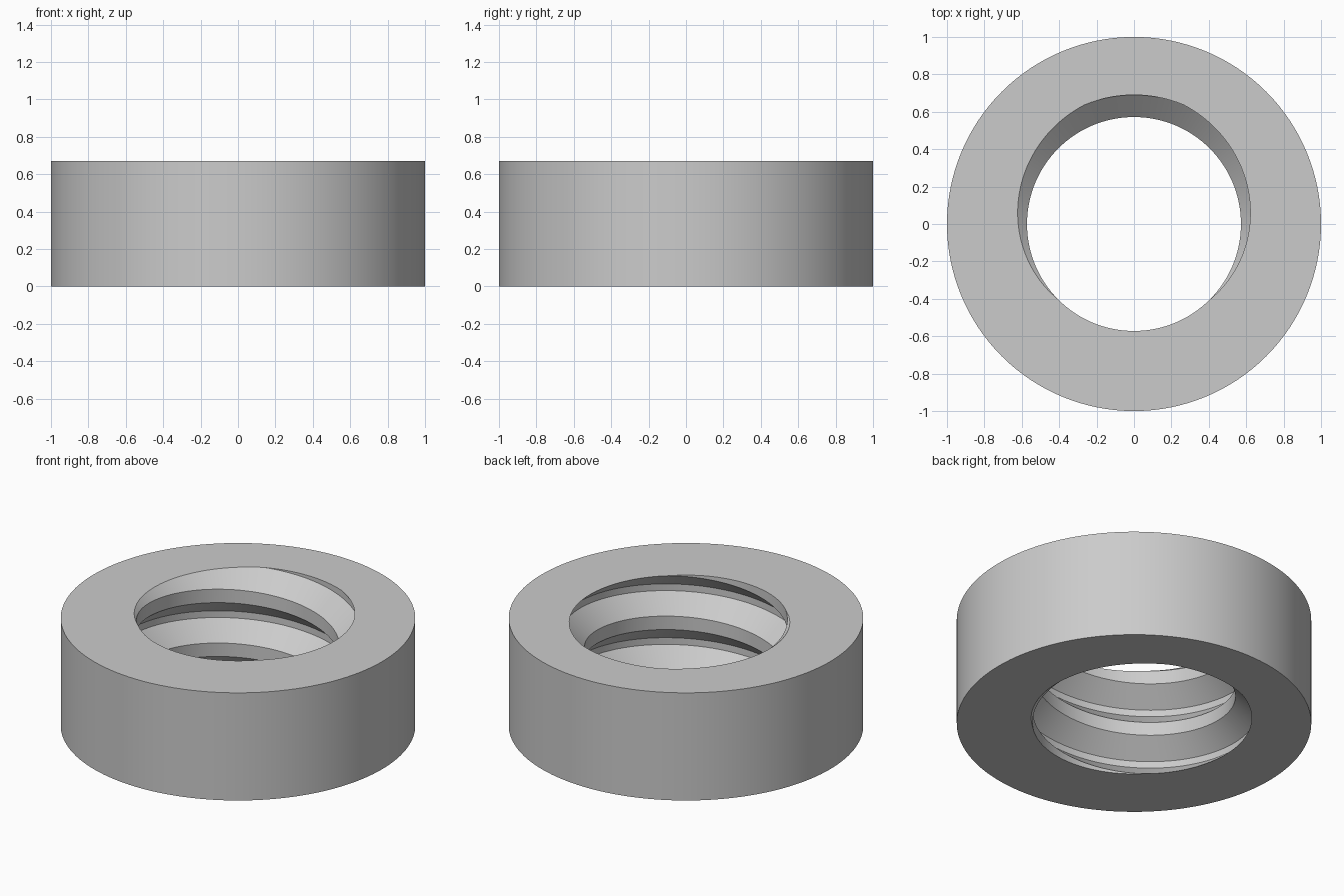
import bpy
import bmesh
from math import cos, sin, pi
from mathutils import Vector

cube = bpy.data.objects.get("Cube")
if cube:
    bpy.data.objects.remove(cube, do_unlink=True)

OUTER, ROOT, CREST = 1.0, 0.69, 0.572
HEIGHT = 0.67
PITCH = HEIGHT / 2
SEGMENTS = 128

# One pitch of the thread: (height as a fraction of the pitch, radius)
PROFILE = [(-1 / 16, ROOT), (1 / 16, ROOT), (3 / 8, CREST), (5 / 8, CREST)]

steel = bpy.data.materials.new("Grey steel")
steel.use_nodes = True
grey = (0.6, 0.6, 0.6, 1.0)
steel.diffuse_color = grey
steel.node_tree.nodes["Principled BSDF"].inputs["Base Color"].default_value = grey


def skin(bm, columns):
    """Join neighbouring columns of vertices with quads."""
    for a, b in zip(columns, columns[1:]):
        for j in range(len(a) - 1):
            bm.faces.new((a[j], b[j], b[j + 1], a[j + 1]))


def polar(bm, radius, angle, z):
    return bm.verts.new((radius * cos(angle), radius * sin(angle), z))


bm = bmesh.new()

# Internal right-hand thread, with its root meeting the top at the back
columns = []
for i in range(SEGMENTS + 1):
    turn = i / SEGMENTS
    columns.append([polar(bm, r, pi / 2 + 2 * pi * turn, (k + f + turn) * PITCH)
                    for k in range(-2, 4) for f, r in PROFILE])
skin(bm, columns)
bmesh.ops.remove_doubles(bm, verts=bm.verts[:], dist=1e-5)

# Trim the thread flush with the two end faces
for z, direction in ((0, -1), (HEIGHT, 1)):
    bmesh.ops.bisect_plane(bm, geom=bm.verts[:] + bm.edges[:] + bm.faces[:], dist=1e-5,
                           plane_co=Vector((0, 0, z)), plane_no=Vector((0, 0, direction)),
                           clear_outer=True)

# Outer wall
wall = []
for i in range(SEGMENTS):
    angle = 2 * pi * i / SEGMENTS
    wall.append([polar(bm, OUTER, angle, 0), polar(bm, OUTER, angle, HEIGHT)])
skin(bm, wall + wall[:1])

# Flat end faces between the wall and the thread
for z, direction in ((0, -1), (HEIGHT, 1)):
    rim = [e for e in bm.edges if e.is_boundary
           and all(abs(v.co.z - z) < 1e-4 for v in e.verts)]
    bmesh.ops.triangle_fill(bm, edges=rim, use_beauty=True, normal=(0, 0, direction))

bmesh.ops.recalc_face_normals(bm, faces=bm.faces[:])
mesh = bpy.data.meshes.new("threaded_ring")
bm.to_mesh(mesh)
bm.free()
mesh.materials.append(steel)

ring = bpy.data.objects.new("threaded_ring", mesh)
bpy.context.collection.objects.link(ring)
bpy.ops.object.select_all(action="DESELECT")
ring.select_set(True)
bpy.context.view_layer.objects.active = ring
bpy.ops.object.shade_smooth_by_angle(angle=pi / 6)
